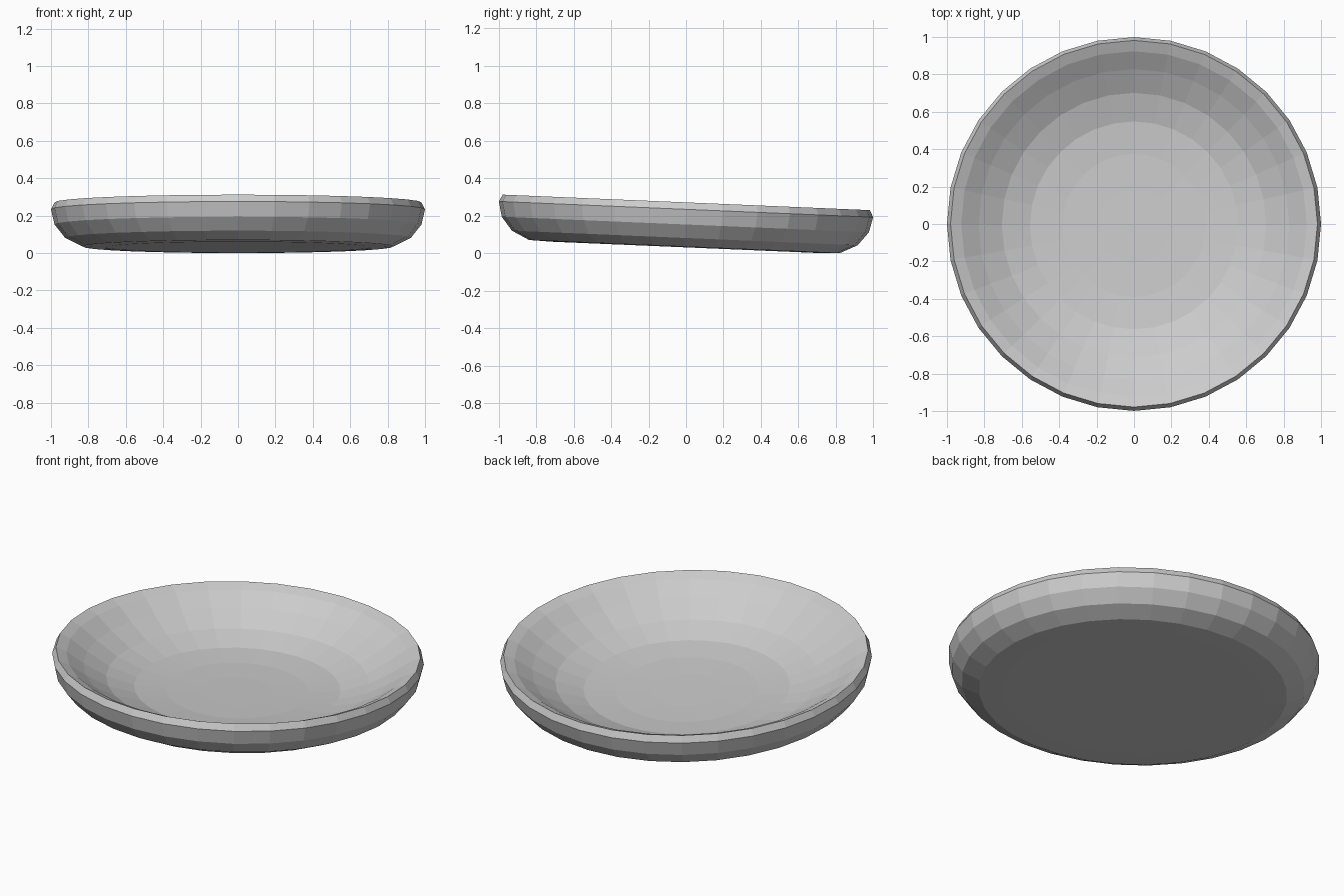
import bpy, bmesh, math
from mathutils import Matrix, Vector

if "Cube" in bpy.data.objects:
    bpy.data.objects.remove(bpy.data.objects["Cube"])

SIDES = 32
TILT = math.radians(-2.42)

# Dish section (radius, height): underside centre, outer wall, rim, inner bowl
profile = [(0.70, 0.035), (0.83, 0.039), (0.924, 0.085), (0.981, 0.157),
           (1.0, 0.238), (0.981, 0.275), (0.924, 0.25), (0.831, 0.186),
           (0.707, 0.115), (0.556, 0.067), (0.383, 0.052), (0.195, 0.048)]

bm = bmesh.new()
rings = []
for r, z in profile:
    rings.append([bm.verts.new((r * math.cos(2 * math.pi * i / SIDES),
                                r * math.sin(2 * math.pi * i / SIDES), z))
                  for i in range(SIDES)])

# Wall bands between neighbouring rings
for a, b in zip(rings, rings[1:]):
    for i in range(SIDES):
        j = (i + 1) % SIDES
        bm.faces.new((a[i], a[j], b[j], b[i]))

# Flat base and bowl floor
bm.faces.new(list(reversed(rings[0])))
bm.faces.new(rings[-1])

# Lean the dish so the front is higher, then centre it on the ground
bm.transform(Matrix.Rotation(TILT, 4, 'X'))
ys = [v.co.y for v in bm.verts]
zs = [v.co.z for v in bm.verts]
bm.transform(Matrix.Translation(Vector((0, -(min(ys) + max(ys)) / 2, -min(zs)))))
bmesh.ops.recalc_face_normals(bm, faces=bm.faces)

mesh = bpy.data.meshes.new("dish")
bm.to_mesh(mesh)
bm.free()
dish = bpy.data.objects.new("dish", mesh)
bpy.context.collection.objects.link(dish)
